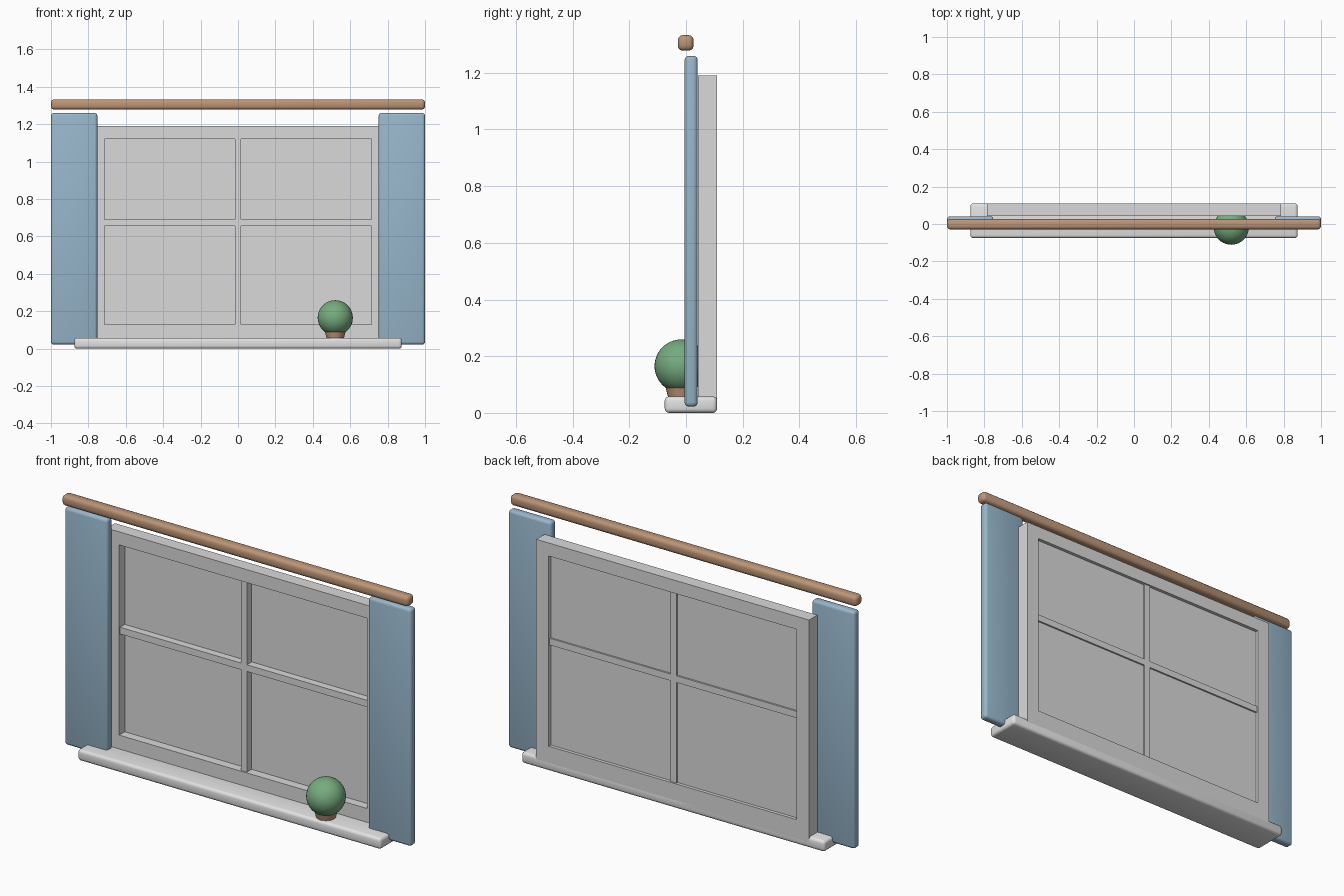
import bpy, bmesh, math
from mathutils import Vector

if "Cube" in bpy.data.objects:
    bpy.data.objects.remove(bpy.data.objects["Cube"])


def material(name, color):
    m = bpy.data.materials.new(name)
    m.diffuse_color = (*color, 1)
    m.use_nodes = True
    m.node_tree.nodes["Principled BSDF"].inputs["Base Color"].default_value = m.diffuse_color
    return m


SILL = material("sill_white", (0.76, 0.76, 0.76))
FRAME = material("frame_white", (0.70, 0.70, 0.70))
BLUE = material("shutter_blue", (0.31, 0.47, 0.60))
WOOD = material("wood_brown", (0.50, 0.30, 0.18))
GREEN = material("leaf_green", (0.18, 0.41, 0.21))


def add_boxes(name, boxes, mat, bevel=0, segments=3):
    """One object made of boxes given as (x0, x1, y0, y1, z0, z1)."""
    bm = bmesh.new()
    for x0, x1, y0, y1, z0, z1 in boxes:
        verts = bmesh.ops.create_cube(bm, size=1)["verts"]
        for v in verts:
            v.co = Vector((x0 if v.co.x < 0 else x1,
                           y0 if v.co.y < 0 else y1,
                           z0 if v.co.z < 0 else z1))
    if bevel:
        bmesh.ops.bevel(bm, geom=bm.edges[:], offset=bevel, segments=segments,
                        profile=0.5, affect='EDGES')
    return finish(name, bm, mat, bevel > 0)


def finish(name, bm, mat, smooth):
    me = bpy.data.meshes.new(name)
    bm.to_mesh(me)
    bm.free()
    me.materials.append(mat)
    ob = bpy.data.objects.new(name, me)
    bpy.context.collection.objects.link(ob)
    if smooth:
        bpy.ops.object.select_all(action='DESELECT')
        ob.select_set(True)
        bpy.context.view_layer.objects.active = ob
        bpy.ops.object.shade_smooth_by_angle(angle=math.radians(40))
    return ob


# Window sill
add_boxes("sill", [(-0.875, 0.875, -0.075, 0.11, 0, 0.058)], SILL, 0.015)

# Outer frame: two stiles and two rails
F, B = 0.042, 0.11
add_boxes("frame", [
    (-0.787, -0.715, F, B, 0.03, 1.19),
    (0.715, 0.787, F, B, 0.03, 1.19),
    (-0.715, 0.715, F, B, 0.03, 0.13),
    (-0.715, 0.715, F, B, 1.122, 1.19)], FRAME)

# Crossing glazing bars, built without overlap
MF, MB, w = 0.049, 0.102, 0.017
add_boxes("glazing_bars", [
    (-w, w, MF, MB, 0.13, 1.122),
    (-0.715, -w, MF, MB, 0.655, 0.69),
    (w, 0.715, MF, MB, 0.655, 0.69)], FRAME)

# Pane sheet set near the back of the frame
add_boxes("pane", [(-0.72, 0.72, 0.088, 0.093, 0.125, 1.127)], FRAME)

# Side shutters
for side, label in ((-1, "left"), (1, "right")):
    x0, x1 = sorted((side * 0.752, side * 1.0))
    add_boxes(label + "_shutter", [(x0, x1, -0.005, 0.041, 0.022, 1.26)], BLUE, 0.015)

# Rail above the window
add_boxes("top_rail", [(-1, 1, -0.029, 0.027, 1.278, 1.333)], WOOD, 0.018)

# Plant pot, wider at the top
bm = bmesh.new()
bmesh.ops.create_cone(bm, cap_ends=True, segments=32, radius1=0.046, radius2=0.064,
                      depth=0.07)
bmesh.ops.translate(bm, verts=bm.verts[:], vec=(0.52, -0.017, 0.09))
finish("plant_pot", bm, WOOD, True)

# Round bush
bm = bmesh.new()
bmesh.ops.create_uvsphere(bm, u_segments=40, v_segments=24, radius=0.094)
bmesh.ops.translate(bm, verts=bm.verts[:], vec=(0.52, -0.017, 0.165))
finish("bush", bm, GREEN, True)
